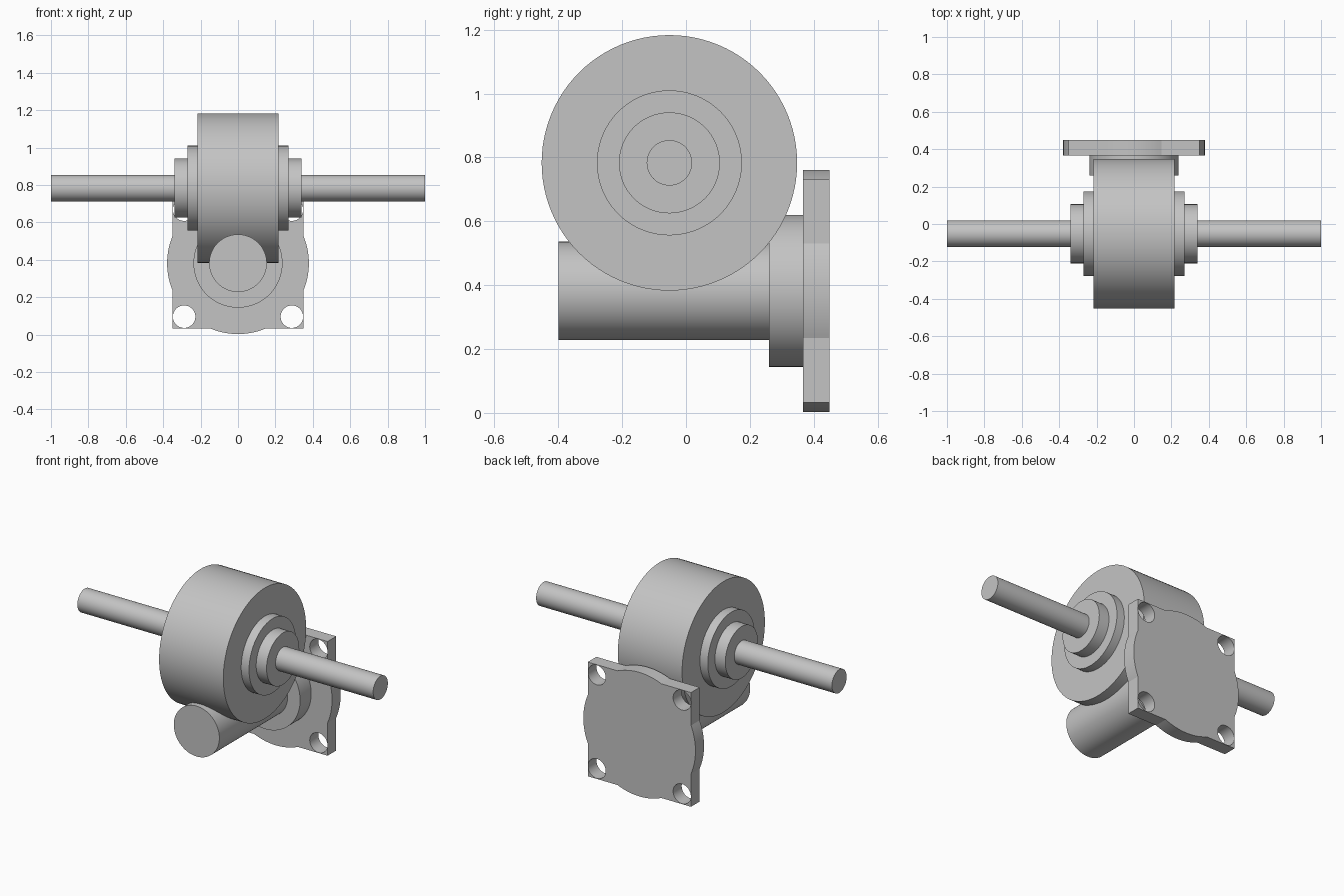
import bpy, bmesh, math
from mathutils import Matrix, Vector

cube = bpy.data.objects.get("Cube")
if cube:
    bpy.data.objects.remove(cube, do_unlink=True)

metal = bpy.data.materials.new("plain grey")
metal.use_nodes = True
grey = (0.55, 0.55, 0.55, 1)
metal.diffuse_color = grey
metal.node_tree.nodes["Principled BSDF"].inputs["Base Color"].default_value = grey

SEGMENTS = 96
DRUM = Vector((0, -0.052, 0.783))    # centre of the gear drum
MOTOR_Z = 0.382                      # height of the motor axis
ALONG_X = Matrix.Rotation(math.pi / 2, 4, "Y")
ALONG_Y = Matrix.Rotation(-math.pi / 2, 4, "X")


def finish(name, bm):
    bmesh.ops.recalc_face_normals(bm, faces=bm.faces)
    mesh = bpy.data.meshes.new(name)
    bm.to_mesh(mesh)
    bm.free()
    mesh.materials.append(metal)
    obj = bpy.data.objects.new(name, mesh)
    bpy.context.collection.objects.link(obj)
    return obj


def smooth(obj):
    bpy.ops.object.select_all(action="DESELECT")
    obj.select_set(True)
    bpy.context.view_layer.objects.active = obj
    bpy.ops.object.shade_smooth_by_angle(angle=math.radians(20))


def lathe(name, profile, axis, origin):
    """Closed turned part from (radius, position along the axis) pairs."""
    bm = bmesh.new()
    rings = []
    for radius, t in profile:
        ring = []
        for i in range(SEGMENTS):
            a = math.tau * i / SEGMENTS
            ring.append(bm.verts.new((radius * math.cos(a), radius * math.sin(a), t)))
        rings.append(ring)
    for low, high in zip(rings, rings[1:]):
        for i in range(SEGMENTS):
            j = (i + 1) % SEGMENTS
            bm.faces.new((low[i], low[j], high[j], high[i]))
    bm.faces.new(rings[0])
    bm.faces.new(rings[-1])
    bm.transform(Matrix.Translation(origin) @ axis)
    return finish(name, bm)


# Gear drum with stepped hubs and the through shaft, mirrored about the middle
half = [(0.4, 0.217), (0.227, 0.217), (0.227, 0.27), (0.158, 0.27),
        (0.158, 0.34), (0.071, 0.34), (0.071, 1)]
profile = [(r, -t) for r, t in reversed(half)] + half
smooth(lathe("gear_drum_and_shaft", profile, ALONG_X, DRUM))

# Motor barrel with its collar
barrel = [(0.154, -0.4), (0.154, 0.26), (0.238, 0.26), (0.238, 0.37)]
smooth(lathe("motor_barrel", barrel, ALONG_Y, (0, 0, MOTOR_Z)))

# Mounting plate: a square with a rounded bulge on each side
SIDE, BULGE, STEPS = 0.349, 0.379, 20
spread = math.acos(SIDE / BULGE)
outline = []
for quarter in range(4):
    turn = Matrix.Rotation(quarter * math.pi / 2, 3, "Y")
    side = []
    for i in range(STEPS + 1):
        a = spread * (2 * i / STEPS - 1)
        side.append(Vector((BULGE * math.cos(a), 0, -BULGE * math.sin(a))))
    side.append(Vector((SIDE, 0, -SIDE)))
    outline += [turn @ p for p in side]
bm = bmesh.new()
face = bm.faces.new([bm.verts.new(p + Vector((0, 0.367, MOTOR_Z))) for p in outline])
moved = bmesh.ops.extrude_face_region(bm, geom=[face])["geom"]
bmesh.ops.translate(bm, vec=(0, 0.083, 0),
                    verts=[v for v in moved if isinstance(v, bmesh.types.BMVert)])
plate = finish("mounting_plate", bm)

# Bolt holes in the four corners
bpy.context.view_layer.objects.active = plate
for sx in (-1, 1):
    for sz in (-1, 1):
        cutter = lathe("bolt_hole_cutter", [(0.06, 0.3), (0.06, 0.5)], ALONG_Y,
                       (sx * 0.288, 0, MOTOR_Z + sz * 0.286))
        cutter.hide_render = True
        cut = plate.modifiers.new("bolt hole", "BOOLEAN")
        cut.operation = "DIFFERENCE"
        cut.solver = "EXACT"
        cut.object = cutter
        bpy.context.view_layer.objects.active = plate
        bpy.ops.object.modifier_apply(modifier=cut.name)
        bpy.data.objects.remove(cutter, do_unlink=True)
smooth(plate)
